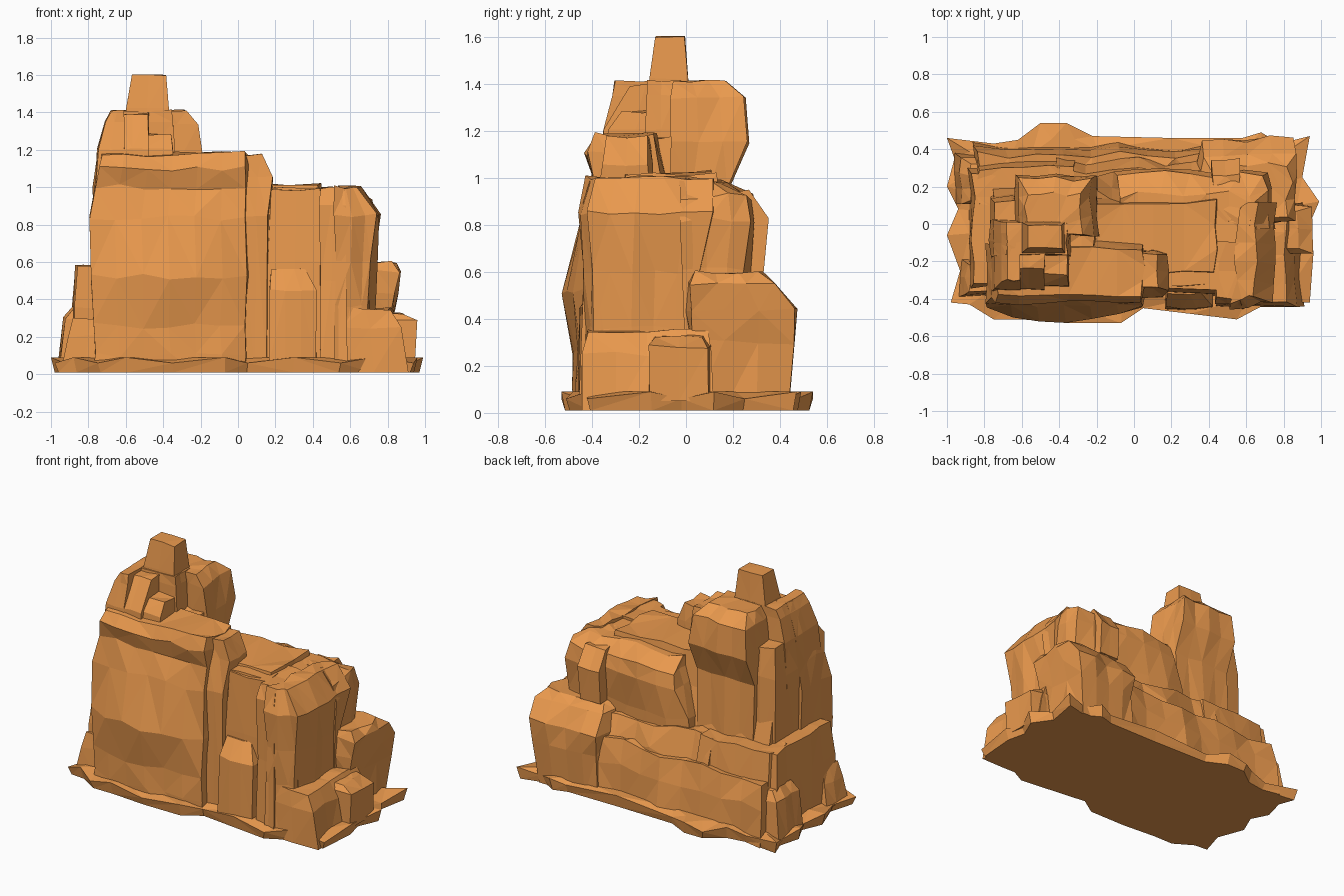
import bpy, bmesh, random, math

mat = bpy.data.materials.new("sandstone")
mat.diffuse_color = (0.82, 0.32, 0.075, 1)
rng = random.Random(7)


def finish(name, bm):
    bmesh.ops.triangulate(bm, faces=[f for f in bm.faces if len(f.verts) > 3])
    bmesh.ops.recalc_face_normals(bm, faces=bm.faces)
    me = bpy.data.meshes.new(name)
    bm.to_mesh(me)
    bm.free()
    me.materials.append(mat)
    ob = bpy.data.objects.new(name, me)
    bpy.context.collection.objects.link(ob)
    return ob


def loft(name, rings):
    bm = bmesh.new()
    rows = [[bm.verts.new(p) for p in r] for r in rings]
    n = len(rows[0])
    for a, b in zip(rows, rows[1:]):
        for i in range(n):
            j = (i + 1) % n
            bm.faces.new((a[i], a[j], b[j], b[i]))
    bm.faces.new(rows[0][::-1])
    bm.faces.new(rows[-1])
    return finish(name, bm)


def rock(name, layers, nx=3, ny=3, rough=0.015, zrough=0.01, bulge=None):
    """Chiselled block: layers of (z, x0, x1, y0, y1); bulge pushes the front out per layer."""
    rect = ([(i / nx, 0) for i in range(nx)] + [(1, j / ny) for j in range(ny)]
            + [(1 - i / nx, 1) for i in range(nx)] + [(0, 1 - j / ny) for j in range(ny)])
    col = [rng.uniform(-rough, rough) for _ in rect]
    rings = []
    for k, (z, x0, x1, y0, y1) in enumerate(layers):
        ring = []
        for (u, v), c in zip(rect, col):
            d = c + rng.uniform(-rough, rough) * 0.6
            sx = (u == 1) - (u == 0)
            sy = (v == 1) - (v == 0)
            dz = rng.uniform(-zrough, zrough) if k else 0
            b = bulge[k] * math.sin(math.pi * u) if bulge and v == 0 else 0
            ring.append((x0 + (x1 - x0) * u + sx * d, y0 + (y1 - y0) * v + sy * d - b, z + dz))
        rings.append(ring)
    return loft(name, rings)


# Ragged ground skirt
outline = [(-.98, -.42), (-.88, -.43), (-.75, -.51), (-.6, -.51), (-.35, -.53), (-.07, -.53),
           (.05, -.45), (.3, -.48), (.55, -.51), (.72, -.42), (.94, -.42), (.96, -.15),
           (.93, -.02), (.99, .12), (.9, .25), (.94, .47), (.78, .43), (.68, .49), (.58, .46),
           (.2, .46), (-.22, .47), (-.36, .54), (-.5, .54), (-.62, .45), (-.75, .43), (-1, .46),
           (-.96, .35), (-1, .2), (-.94, .08), (-1, -.06), (-.93, -.25)]
loft("ground_skirt", [[(x * .98, y * .97, .01) for x, y in outline],
                      [(x, y, .06 + .03 * (i % 2)) for i, (x, y) in enumerate(outline)],
                      [(x * .88, y * .84, .09) for x, y in outline]])

# Core mass and tall front cliff
rock("core", [(.01, -.76, .7, -.36, .25), (.55, -.76, .7, -.36, .2), (.85, -.75, .7, -.34, .12),
              (.99, -.73, .64, -.33, .1)], 7, 4)
rock("front_cliff", [(.01, -.78, .05, -.45, -.1), (.1, -.77, .05, -.45, -.1),
                     (.26, -.78, .04, -.45, -.1), (.52, -.79, .06, -.45, -.1),
                     (.83, -.8, .05, -.43, -.1), (1.0, -.77, .05, -.4, -.1),
                     (1.1, -.75, .05, -.43, -.12), (1.18, -.74, .04, -.39, -.14)], 6, 3, .012, .018,
     [.04, .04, .04, .085, .02, 0, 0, 0])
rock("cliff_end", [(.01, .02, .16, -.4, -.14), (.85, .02, .17, -.4, -.14),
                   (1.06, .02, .19, -.36, -.15), (1.17, -.1, .13, -.34, -.16)], 2, 2, .01)

# Right front columns and low buttress
rock("recess_wall", [(.01, .14, .46, -.38, -.1), (.6, .15, .46, -.37, -.1),
                     (.99, .17, .46, -.35, -.1)], 2, 2, .008)
rock("buttress", [(.05, .17, .42, -.45, -.25), (.45, .17, .42, -.44, -.25),
                  (.57, .18, .36, -.37, -.25)], 3, 1, .01)
rock("front_column", [(.01, .43, .58, -.45, -.1), (.5, .43, .57, -.43, -.1),
                      (.9, .43, .57, -.43, -.1), (1.0, .43, .56, -.4, -.1)], 2, 2, .008)
rock("corner_column", [(.01, .54, .72, -.43, .05), (.36, .54, .72, -.42, .05),
                       (.6, .54, .73, -.42, .06), (.85, .54, .75, -.43, .1),
                       (1.0, .54, .65, -.4, .1)], 3, 5, .02)

# Stepped plateau and rear shoulder
rock("plateau", [(.8, -.25, .45, -.3, .15), (1.02, -.22, .43, -.26, .12)], 4, 3, .015, .015)
rock("plateau_crest", [(.95, -.36, -.2, -.2, .03), (1.17, -.35, -.21, -.17, -.05)], 2, 2, .006)
rock("rear_shoulder", [(.3, -.25, .72, 0, .26), (.62, -.2, .72, 0, .26), (.82, -.12, .73, 0, .29),
                       (.92, -.1, .7, 0, .27), (.98, -.1, .63, 0, .16)], 6, 3, .022, .015)
rock("rear_knob", [(.6, .41, .56, .1, .33), (.82, .41, .56, .1, .345), (.94, .42, .56, .12, .26)], 2, 2, .008)

# Tower: notched front, bulging rear lobe, side column, chimney
rock("tower_main", [(.9, -.77, -.34, -.18, .02), (1.2, -.75, -.34, -.17, .02),
                    (1.35, -.71, -.35, -.165, .01), (1.41, -.68, -.36, -.16, .01)], 3, 3, .005, .005)
rock("tower_front_left", [(.9, -.77, -.6, -.37, -.1), (1.2, -.75, -.61, -.35, -.1),
                          (1.35, -.71, -.61, -.31, -.1), (1.41, -.68, -.61, -.3, -.1)], 2, 2, .004, .004)
rock("tower_front_mid", [(1.0, -.65, -.48, -.36, -.1), (1.2, -.65, -.48, -.35, -.1),
                         (1.39, -.65, -.48, -.24, -.1)], 2, 2, .005)
rock("tower_front_low", [(1.0, -.5, -.35, -.35, -.1), (1.2, -.5, -.35, -.33, -.1),
                         (1.28, -.5, -.36, -.27, -.1)], 1, 2, .005)
rock("tower_back", [(.5, -.64, -.22, -.05, .2), (.95, -.64, -.2, -.05, .18),
                    (1.15, -.63, -.2, -.05, .26), (1.34, -.61, -.23, -.05, .24),
                    (1.41, -.57, -.29, -.04, .16)], 4, 3, .015, .006)
rock("tower_side_column", [(.5, -.77, -.55, -.2, .15), (1.0, -.77, -.55, -.2, .14),
                           (1.2, -.75, -.55, -.2, .12)], 2, 3, .012)
rock("chimney", [(1.35, -.61, -.37, -.16, .01), (1.42, -.6, -.37, -.155, .01),
                 (1.6, -.57, -.385, -.13, -.005)], 2, 1, .003, .004)

# Mid terraces around the back and ends
rock("back_left_terrace", [(.01, -.85, -.33, .1, .34), (.35, -.85, -.33, .1, .33),
                           (.58, -.84, -.33, .1, .3)], 4, 2, .015, .012)
rock("back_mid_terrace", [(.01, -.4, .45, .1, .36), (.4, -.4, .45, .1, .34),
                          (.56, -.4, .45, .1, .29)], 6, 2, .022, .025)
rock("right_terrace", [(.01, .35, .8, .02, .44), (.3, .35, .82, .02, .45), (.44, .35, .85, .01, .46),
                       (.55, .35, .87, .01, .38), (.6, .38, .83, .03, .32)], 4, 3, .022)
rock("left_terrace", [(.01, -.88, -.6, -.35, .3), (.35, -.87, -.6, -.34, .28),
                      (.58, -.86, -.6, -.32, .26)], 2, 5, .015)

# Low steps and boulders
rock("back_step", [(.01, -.84, .37, .2, .42), (.25, -.84, .37, .2, .4), (.4, -.82, .37, .2, .37)],
     8, 1, .02, .025)
rock("right_step", [(.01, .55, .9, -.43, .1), (.25, .55, .86, -.43, .1), (.35, .55, .81, -.41, .08)],
     2, 4, .012)
rock("right_boulder", [(.05, .65, .95, -.16, .1), (.28, .65, .96, -.16, .1), (.33, .67, .88, -.13, .08)],
     2, 2, .012)
rock("left_step", [(.05, -.96, -.7, .1, .38), (.3, -.93, -.7, .1, .36), (.36, -.88, -.7, .12, .33)],
     2, 3, .012)
rock("left_front_step", [(.05, -.93, -.7, -.38, -.18), (.2, -.9, -.7, -.37, -.2),
                         (.3, -.87, -.7, -.35, -.22)], 2, 2, .01)
